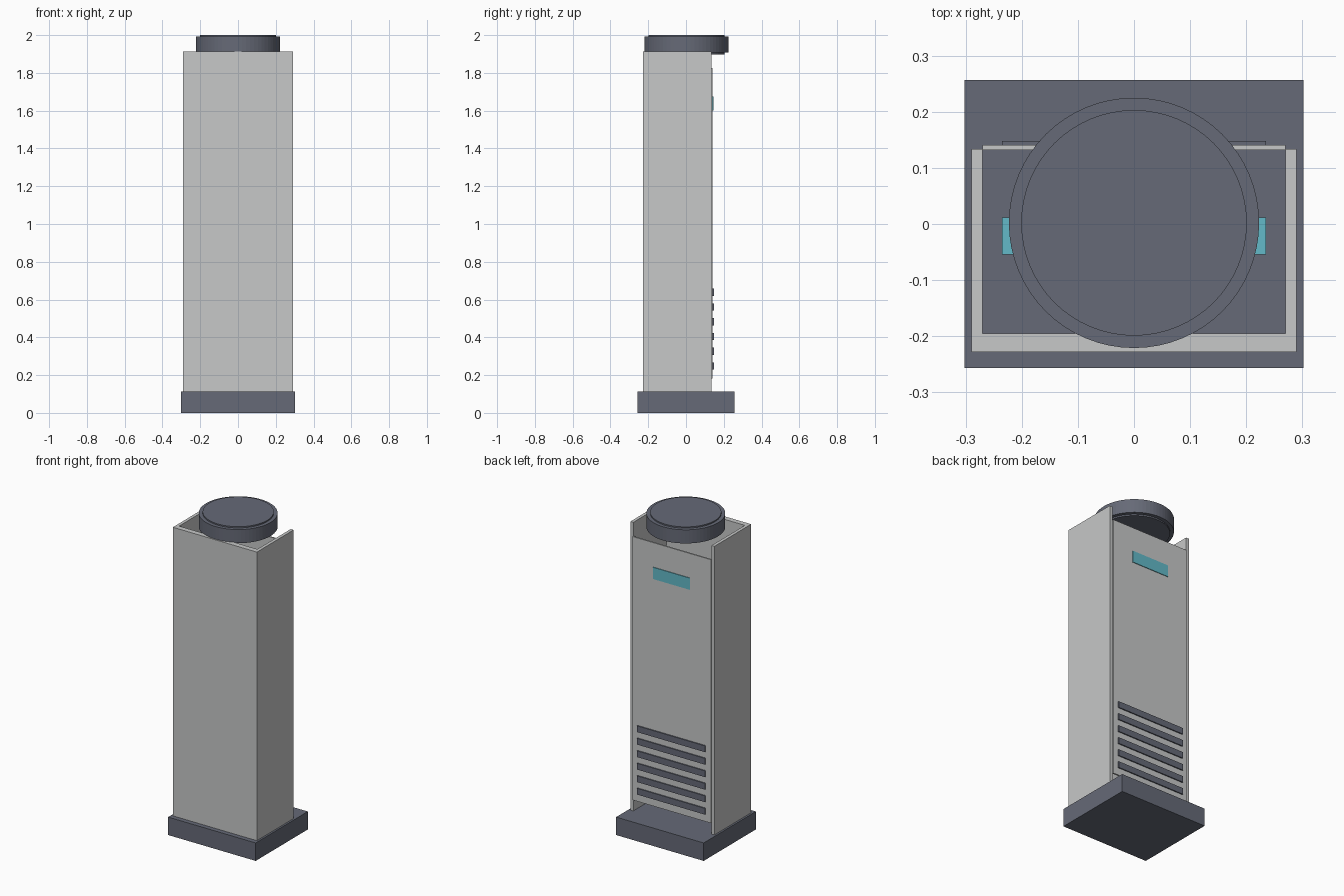
import bpy, bmesh

if "Cube" in bpy.data.objects:
    bpy.data.objects.remove(bpy.data.objects["Cube"])


def material(name, rgb):
    m = bpy.data.materials.new(name)
    m.diffuse_color = (*rgb, 1.0)
    m.use_nodes = True
    m.node_tree.nodes["Principled BSDF"].inputs["Base Color"].default_value = m.diffuse_color
    return m


GREY = material("light_grey", (0.57, 0.58, 0.58))
DARK = material("dark_slate", (0.133, 0.144, 0.185))
TEAL = material("teal", (0.125, 0.49, 0.58))


def finish(name, bm, mat):
    bmesh.ops.recalc_face_normals(bm, faces=bm.faces)
    mesh = bpy.data.meshes.new(name)
    bm.to_mesh(mesh)
    bm.free()
    mesh.materials.append(mat)
    ob = bpy.data.objects.new(name, mesh)
    bpy.context.collection.objects.link(ob)
    return ob


def prism(name, outline, z0, z1, mat):
    """Extrude a plan outline from z0 up to z1."""
    bm = bmesh.new()
    face = bm.faces.new([bm.verts.new((x, y, z0)) for x, y in outline])
    top = bmesh.ops.extrude_face_region(bm, geom=[face])["geom"]
    verts = [v for v in top if isinstance(v, bmesh.types.BMVert)]
    bmesh.ops.translate(bm, verts=verts, vec=(0, 0, z1 - z0))
    return finish(name, bm, mat)


def box(name, half_x, y0, y1, z0, z1, mat):
    """Box centred on x = 0."""
    return prism(name, [(-half_x, y0), (half_x, y0), (half_x, y1), (-half_x, y1)], z0, z1, mat)


def disc(name, radius, z0, z1, mat):
    bm = bmesh.new()
    bmesh.ops.create_cone(bm, cap_ends=True, segments=64, radius1=radius,
                          radius2=radius, depth=z1 - z0)
    bmesh.ops.translate(bm, verts=bm.verts, vec=(0, 0.002, (z0 + z1) / 2))
    return finish(name, bm, mat)


# Plinth
box("base", 0.302, -0.257, 0.257, 0.0, 0.112, DARK)

# U-shaped housing, open at the top and back
half = [(0.29, -0.228), (0.29, 0.134), (0.27, 0.134), (0.27, -0.195)]
prism("housing", half + [(-x, y) for x, y in reversed(half)], 0.112, 1.913, GREY)

# Back panel with gaps above and below
box("back_panel", 0.27, 0.132, 0.141, 0.183, 1.827, GREY)

# Display on the back panel
box("display", 0.128, 0.1405, 0.145, 1.602, 1.675, TEAL)

# Vent slats low on the back panel
for i in range(6):
    z = 0.229 + i * 0.078
    box(f"vent_slat_{i + 1}", 0.235, 0.1405, 0.148, z, z + 0.039, DARK)

# Strip on the floor inside the housing
box("inner_strip", 0.235, -0.054, 0.012, 0.112, 0.12, TEAL)

# Round cap: wide rim with a slightly smaller core showing above and below
disc("cap_rim", 0.223, 1.907, 1.992, DARK)
disc("cap_core", 0.201, 1.898, 2.0, DARK)
